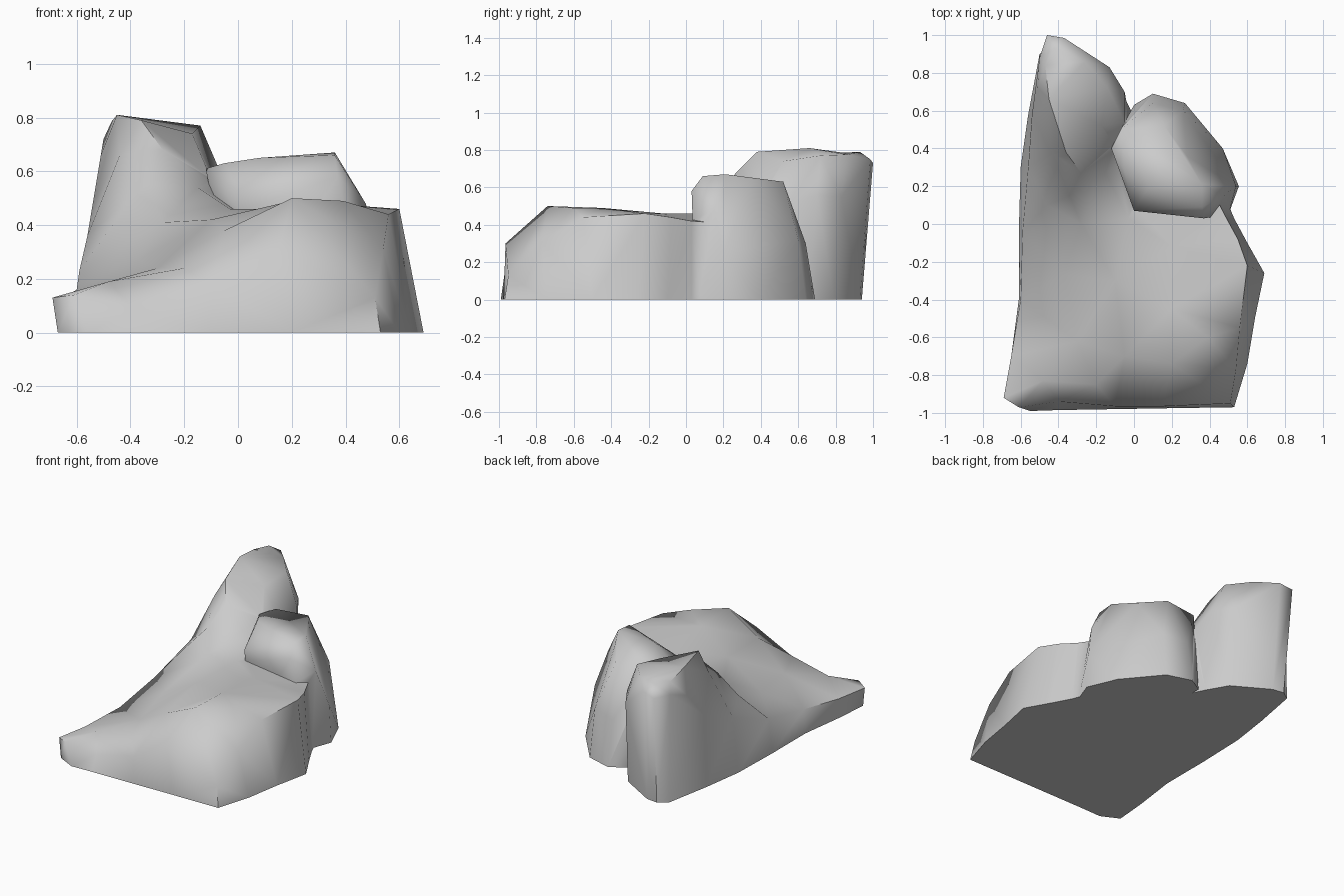
import bpy, bmesh
from mathutils import Vector
from mathutils.geometry import delaunay_2d_cdt

if "Cube" in bpy.data.objects:
    bpy.data.objects.remove(bpy.data.objects["Cube"])


def finish(bm, name):
    bmesh.ops.recalc_face_normals(bm, faces=bm.faces)
    me = bpy.data.meshes.new(name)
    bm.to_mesh(me)
    bm.free()
    ob = bpy.data.objects.new(name, me)
    bpy.context.collection.objects.link(ob)
    return ob


def hull(name, base, upper):
    """Convex boulder from a ground outline and a few upper corners."""
    bm = bmesh.new()
    for x, y in base:
        bm.verts.new((x, y, 0))
    for p in upper:
        bm.verts.new(p)
    r = bmesh.ops.convex_hull(bm, input=bm.verts)
    junk = {v for v in r["geom_interior"] + r["geom_unused"]
            if isinstance(v, bmesh.types.BMVert)}
    bmesh.ops.delete(bm, geom=list(junk), context='VERTS')
    return finish(bm, name)


def terrain(name, rim, inner):
    """Walls from ground outline to rim, closed by a triangulated top."""
    n = len(rim)
    tops = [Vector(r[2:]) for r in rim] + [Vector(p) for p in inner]
    edges = [(i, (i + 1) % n) for i in range(n)]
    res = delaunay_2d_cdt([p.xy for p in tops], edges, [], 1, 1e-5)
    orig = [o[0] for o in res[3]]
    bm = bmesh.new()
    low = [bm.verts.new((r[0], r[1], 0)) for r in rim]
    top = [bm.verts.new(p) for p in tops]
    bm.faces.new(low[::-1])
    for a, b in edges:
        bm.faces.new((low[a], low[b], top[b], top[a]))
    for f in res[2]:
        bm.faces.new([top[orig[i]] for i in f])
    bmesh.ops.triangulate(bm, faces=bm.faces)
    return finish(bm, name)


# outline of the main rock and crag: (ground x, y, rim x, y, z)
rim = [(-.67, -.93, -.69, -.92, .13), (-.55, -.99, -.61, -.97, .14),
       (-.40, -.985, -.40, -.94, .10), (-.10, -.98, -.10, -.965, .18),
       (.20, -.975, .15, -.965, .30), (.53, -.97, .51, -.95, .13),
       (.60, -.74, .54, -.77, .31), (.64, -.50, .56, -.55, .44),
       (.69, -.26, .60, -.22, .46), (.60, -.10, .55, -.08, .44),
       (.53, .03, .49, .03, .42), (.40, .35, .35, .30, .40),
       (.10, .60, .10, .48, .42), (.00, .57, -.05, .54, .50),
       (-.04, .65, -.05, .70, .56), (-.12, .79, -.13, .83, .55),
       (-.36, .93, -.37, .985, .75), (-.44, .94, -.46, 1.0, .73),
       (-.50, .90, -.50, .88, .72), (-.56, .58, -.54, .58, .48),
       (-.60, .30, -.56, .30, .36), (-.61, -.05, -.59, -.04, .23),
       (-.61, -.40, -.60, -.40, .16), (-.65, -.70, -.65, -.70, .13)]
# surface heights of the lower slope, then of the crag
slope = [(-.28, .0, .41), (-.03, .03, .46), (-.37, -.27, .27),
         (-.10, -.30, .42), (.20, -.12, .46), (.20, -.45, .49), (.20, -.74, .50),
         (-.05, -.70, .38), (-.30, -.62, .24), (-.48, -.83, .19), (.39, -.60, .49),
         (-.20, -.85, .24), (-.15, .27, .54), (-.46, .10, .41), (-.34, .15, .55)]
crag = [(-.42, .93, .79), (-.47, .84, .785), (-.45, .66, .81), (-.36, .38, .79),
        (-.28, .27, .68), (-.14, .72, .77), (-.17, .52, .74), (-.26, .86, .775),
        (-.44, .38, .66), (-.10, .42, .57), (-.51, .72, .66)]
rock = terrain("rock", rim, slope + crag)

# lower boulder at the back right
boulder = hull("right_boulder",
               [(.0, .63), (.10, .69), (.27, .64), (.47, .40), (.555, .20),
                (.50, .05), (.0, .10)],
               [(-.12, .40, .61), (-.07, .50, .62), (.16, .52, .63), (.28, .36, .64),
                (.36, .21, .67), (.36, .09, .66), (.37, .03, .58), (.0, .07, .53),
                (.08, .20, .65), (-.05, .28, .63), (.475, .15, .48),
                (.54, .20, .25), (.26, .60, .32), (.10, .64, .30)])

# fuse into one solid
m = rock.modifiers.new("fuse", 'BOOLEAN')
m.operation, m.solver, m.object = 'UNION', 'EXACT', boulder
bpy.context.view_layer.objects.active = rock
bpy.ops.object.modifier_apply(modifier=m.name)
bpy.data.objects.remove(boulder)

# soft stone shading with the sharpest breaks kept
bpy.ops.object.select_all(action='DESELECT')
rock.select_set(True)
bpy.context.view_layer.objects.active = rock
bpy.ops.object.shade_smooth_by_angle(angle=1.2)
